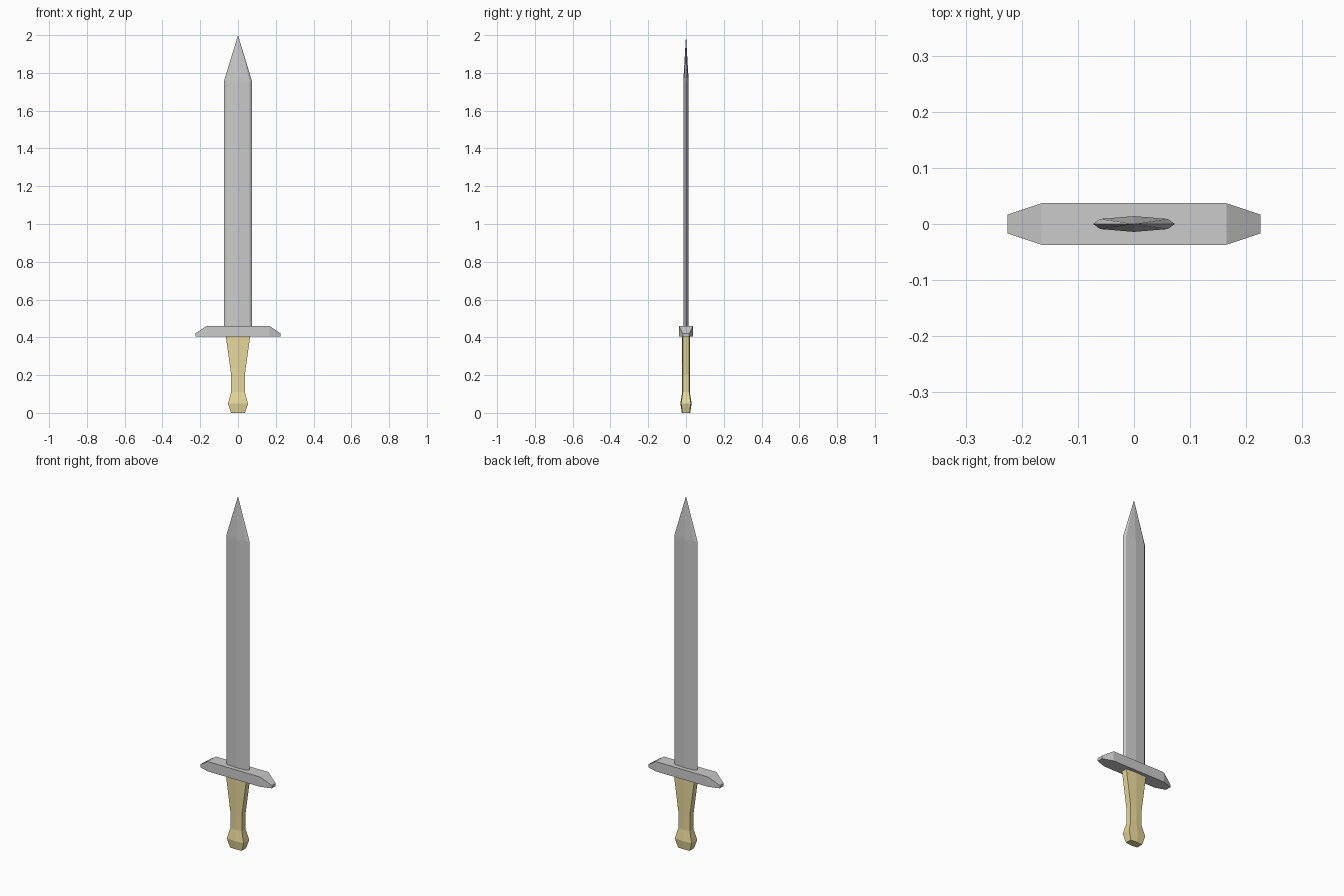
import bpy

if "Cube" in bpy.data.objects:
    bpy.data.objects.remove(bpy.data.objects["Cube"])


def loft(name, rings, color=None):
    """Skin a stack of equal-sized point rings, capping both ends."""
    n = len(rings[0])
    verts = [p for ring in rings for p in ring]
    faces = [tuple(reversed(range(n))), tuple(range(len(verts) - n, len(verts)))]
    for r in range(len(rings) - 1):
        for i in range(n):
            a, b = r * n + i, r * n + (i + 1) % n
            faces.append((a, b, b + n, a + n))
    return add_mesh(name, verts, faces, color)


def add_mesh(name, verts, faces, color=None):
    mesh = bpy.data.meshes.new(name)
    mesh.from_pydata(verts, [], faces)
    mesh.update()
    obj = bpy.data.objects.new(name, mesh)
    bpy.context.collection.objects.link(obj)
    if color:
        mat = bpy.data.materials.new(name + "_material")
        mat.diffuse_color = color
        mat.use_nodes = True
        mat.node_tree.nodes["Principled BSDF"].inputs["Base Color"].default_value = mat.diffuse_color
        mesh.materials.append(mat)
    return obj


def section(profile, z, sx=1, sy=1):
    """Mirror a front-half profile (left to right) into a closed ring."""
    back = [(-x, -y) for x, y in profile if y < 0]
    return [(x * sx, y * sy, z) for x, y in profile + back]


# Blade: ridged, bevelled edges, tapering to a point
half = [(-0.073, 0), (-0.06, -0.009), (0, -0.014), (0.06, -0.009), (0.073, 0)]
base = section(half, 0.44)
shoulder = section(half, 1.76)
n = len(base)
faces = [tuple(reversed(range(n)))]
for i in range(n):
    j = (i + 1) % n
    faces += [(i, j, j + n, i + n), (i + n, j + n, 2 * n)]
add_mesh("blade", base + shoulder + [(0, 0, 2.0)], faces)

# Guard: lofted along x, tapered at both ends over a flat underside
guard_stations = [(-0.225, 0.017, 0.421), (-0.165, 0.037, 0.461),
                  (0.165, 0.037, 0.461), (0.225, 0.017, 0.421)]
loft("guard", [[(x, -y, 0.405), (x, y, 0.405), (x, y, top), (x, -y, top)]
               for x, y, top in guard_stations])

# Grip and pommel: slightly ridged box section
grip_half = [(-1, -0.85), (0, -1), (1, -0.85)]
grip_stations = [(0, 0.037, 0.022), (0.05, 0.053, 0.030), (0.11, 0.036, 0.020),
                 (0.2, 0.036, 0.020), (0.41, 0.065, 0.020)]
loft("grip", [section(grip_half, z, w, d) for z, w, d in grip_stations],
     (0.8, 0.69, 0.33, 1))
